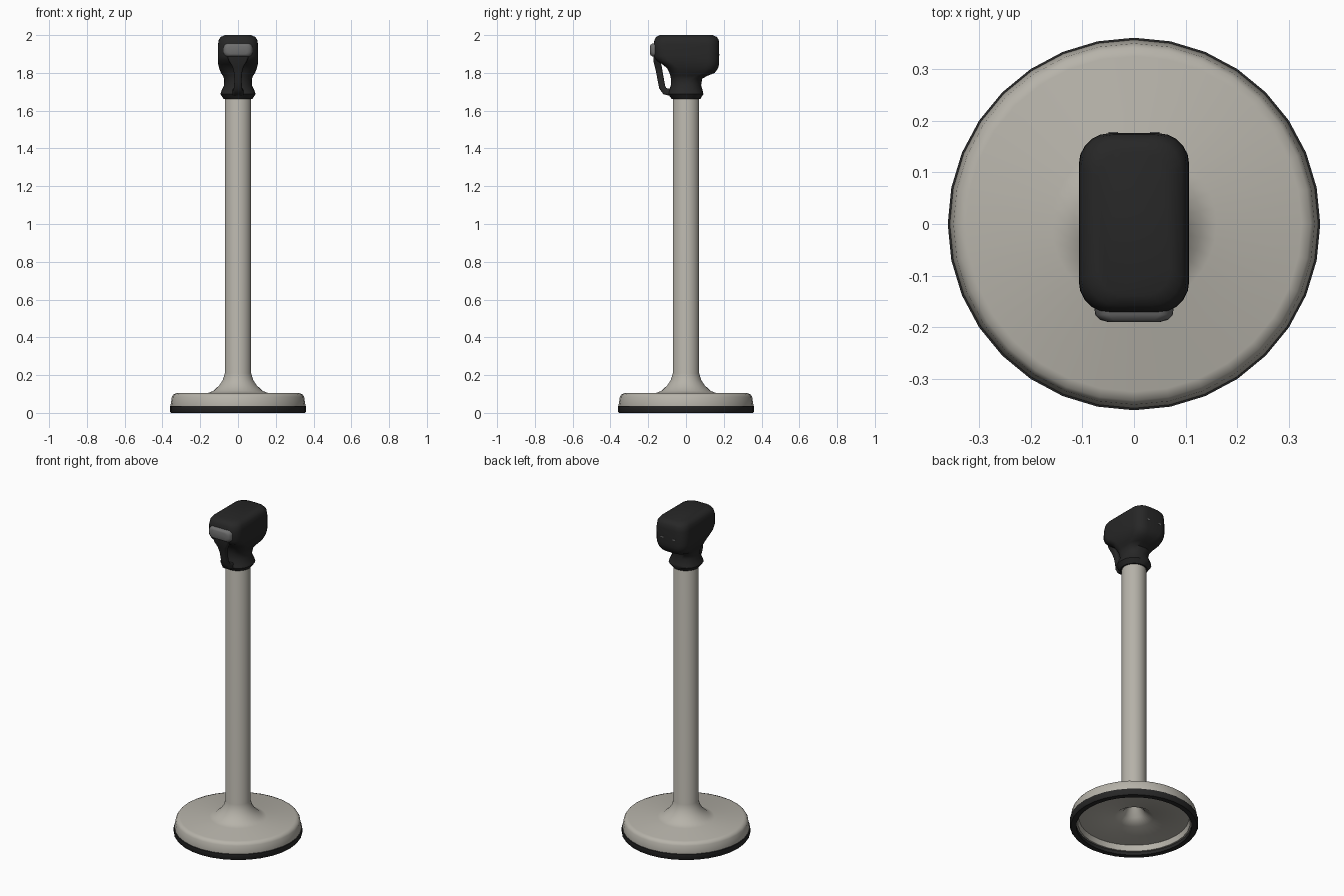
import bpy, bmesh, math
from mathutils import Vector

cube = bpy.data.objects.get("Cube")
if cube:
    bpy.data.objects.remove(cube, do_unlink=True)


def material(name, rgb):
    m = bpy.data.materials.new(name)
    m.diffuse_color = (*rgb, 1)
    m.use_nodes = True
    m.node_tree.nodes["Principled BSDF"].inputs["Base Color"].default_value = (*rgb, 1)
    return m


BLACK = material("black plastic", (0.02, 0.02, 0.02))
WARM = material("warm grey metal", (0.47, 0.45, 0.40))
GREY = material("grey clip", (0.16, 0.16, 0.16))


def loft(name, rings, mat, caps=True, closed=False, angle=45):
    """Skin a list of equal-length point rings."""
    bm = bmesh.new()
    rows = [[bm.verts.new(p) for p in ring] for ring in rings]
    n = len(rows[0])
    pairs = list(zip(rows, rows[1:])) + ([(rows[-1], rows[0])] if closed else [])
    for a, b in pairs:
        for i in range(n):
            j = (i + 1) % n
            bm.faces.new((a[i], a[j], b[j], b[i]))
    if caps:
        bm.faces.new(rows[0][::-1])
        bm.faces.new(rows[-1])
    bmesh.ops.recalc_face_normals(bm, faces=bm.faces)
    mesh = bpy.data.meshes.new(name)
    bm.to_mesh(mesh)
    bm.free()
    mesh.materials.append(mat)
    ob = bpy.data.objects.new(name, mesh)
    bpy.context.collection.objects.link(ob)
    bpy.ops.object.select_all(action='DESELECT')
    ob.select_set(True)
    bpy.context.view_layer.objects.active = ob
    bpy.ops.object.shade_smooth_by_angle(angle=math.radians(angle))
    return ob


def lathe(name, profile, mat, closed=False, sides=32):
    steps = [2 * math.pi * i / sides for i in range(sides)]
    rings = [[(r * math.cos(t), r * math.sin(t), z) for t in steps] for r, z in profile]
    return loft(name, rings, mat, caps=not closed, closed=closed)


def rounded(x0, x1, y0, y1, r, seg=5):
    """Rounded rectangle as 2D points."""
    r = min(r, (x1 - x0) / 2 - 0.001, (y1 - y0) / 2 - 0.001)
    corners = [(x1 - r, y1 - r), (x0 + r, y1 - r), (x0 + r, y0 + r), (x1 - r, y0 + r)]
    pts = []
    for k, (cx, cy) in enumerate(corners):
        for i in range(seg + 1):
            t = math.pi / 2 * (k + i / seg)
            pts.append((cx + r * math.cos(t), cy + r * math.sin(t)))
    return pts


# Hollow base dish flowing up into the post
lathe("base_and_post", [
    (0.01, 0.17), (0.03, 0.15), (0.06, 0.09), (0.11, 0.06), (0.31, 0.055),
    (0.315, 0.02), (0.355, 0.02), (0.357, 0.04), (0.35, 0.085), (0.342, 0.098),
    (0.325, 0.104), (0.16, 0.105), (0.13, 0.117), (0.1, 0.145), (0.08, 0.175),
    (0.07, 0.21), (0.07, 1.655), (0.065, 1.67)], WARM)

# Rubber ring round the bottom rim
lathe("rubber_foot_ring", [(0.325, 0.0), (0.355, 0.0), (0.361, 0.008),
                           (0.361, 0.036), (0.35, 0.04), (0.325, 0.035)], BLACK, closed=True)

# Head and neck: height, half width, front, back, corner radius
sections = [
    (1.662, 0.076, -0.076, 0.076, 0.075), (1.688, 0.093, -0.095, 0.092, 0.08),
    (1.70, 0.09, -0.092, 0.09, 0.08), (1.735, 0.073, -0.08, 0.08, 0.07),
    (1.77, 0.074, -0.08, 0.086, 0.06), (1.785, 0.08, -0.083, 0.115, 0.06),
    (1.80, 0.09, -0.088, 0.152, 0.06), (1.825, 0.1, -0.1, 0.17, 0.06),
    (1.845, 0.105, -0.125, 0.175, 0.06), (1.865, 0.107, -0.155, 0.176, 0.06),
    (1.89, 0.107, -0.172, 0.176, 0.06), (1.95, 0.106, -0.172, 0.176, 0.06),
    (1.975, 0.102, -0.167, 0.173, 0.06), (1.99, 0.092, -0.158, 0.163, 0.06),
    (2.0, 0.07, -0.138, 0.142, 0.05)]
loft("head_and_neck", [[(x, y, z) for x, y in rounded(-w, w, f, b, r)]
                       for z, w, f, b, r in sections], BLACK)

# Belt clip nose on the front: depth, half width, bottom, top
nose = [(-0.155, 0.078, 1.884, 1.958), (-0.176, 0.075, 1.886, 1.956),
        (-0.186, 0.065, 1.892, 1.95), (-0.19, 0.05, 1.898, 1.944)]
loft("belt_clip", [[(x, y, z) for x, z in rounded(-w, w, a, b, 0.025)]
                   for y, w, a, b in nose], GREY)

# Narrow strut looping from the clip down to the neck: y, z, half width, thickness
path = [(-0.158, 1.895, 0.06, 0.03), (-0.155, 1.865, 0.048, 0.036),
        (-0.147, 1.835, 0.03, 0.036), (-0.14, 1.8, 0.021, 0.034),
        (-0.132, 1.755, 0.019, 0.034), (-0.126, 1.725, 0.021, 0.034),
        (-0.112, 1.703, 0.025, 0.036), (-0.07, 1.695, 0.032, 0.04)]
centres = [Vector((0, y, z)) for y, z, _, _ in path]
rings = []
for i, (c, (_, _, w, t)) in enumerate(zip(centres, path)):
    along = (centres[min(i + 1, len(path) - 1)] - centres[max(i - 1, 0)]).normalized()
    across = along.cross(Vector((1, 0, 0)))
    rings.append([c + Vector((u, 0, 0)) + across * v
                  for u, v in rounded(-w, w, -t / 2, t / 2, 0.01, 3)])
loft("front_strut", rings, BLACK)

# Small slots on the back of the head
for side, label in ((1, "left"), (-1, "right")):
    x = side * 0.04
    loft(label + "_back_slot", [[(u, y, v) for u, v in rounded(x - 0.009, x + 0.009, 1.892, 1.9, 0.002, 2)]
                                for y in (0.173, 0.178)], GREY)
